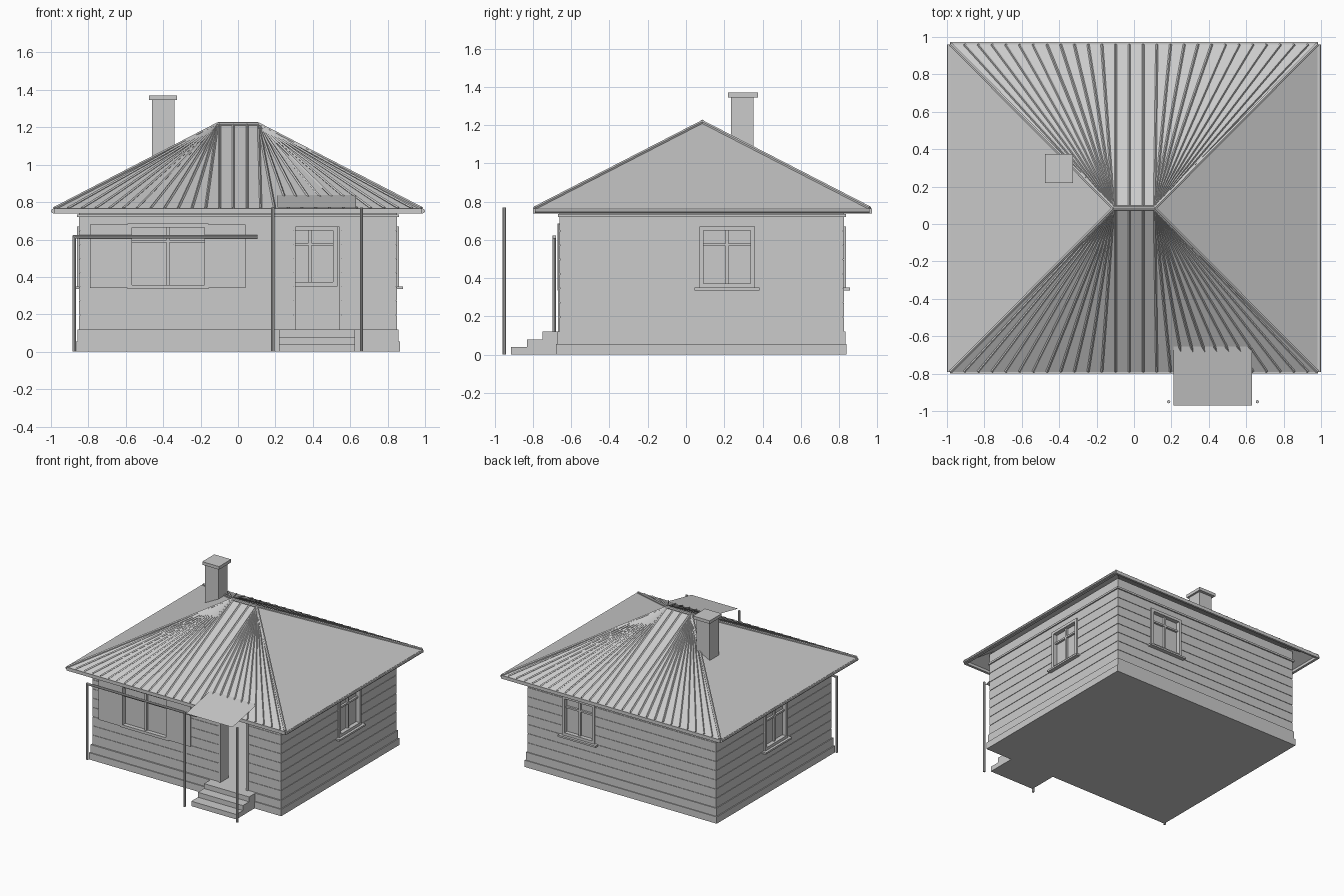
import bpy, bmesh, math
from mathutils import Vector, Matrix

cube = bpy.data.objects.get("Cube")
if cube:
    bpy.data.objects.remove(cube, do_unlink=True)

grey = bpy.data.materials.new("plain_grey")
grey.use_nodes = True
GREY = (0.6, 0.6, 0.6, 1)
grey.diffuse_color = GREY
shader = next(n for n in grey.node_tree.nodes if n.type == 'BSDF_PRINCIPLED')
shader.inputs["Base Color"].default_value = GREY


def finish(name, bm):
    bmesh.ops.recalc_face_normals(bm, faces=bm.faces)
    mesh = bpy.data.meshes.new(name)
    bm.to_mesh(mesh)
    bm.free()
    mesh.materials.append(grey)
    ob = bpy.data.objects.new(name, mesh)
    bpy.context.scene.collection.objects.link(ob)
    return ob


def add_box(bm, x0, x1, y0, y1, z0, z1, turn=0):
    size = Matrix.Diagonal((x1 - x0, y1 - y0, z1 - z0, 1))
    move = Matrix.Translation(((x0 + x1) / 2, (y0 + y1) / 2, (z0 + z1) / 2))
    spin = Matrix.Rotation(math.radians(turn), 4, 'Z')
    bmesh.ops.create_cube(bm, size=1, matrix=spin @ move @ size)


def add_tube(bm, p, q, r, sides=8):
    p, q = Vector(p), Vector(q)
    turn = (q - p).to_track_quat('Z', 'Y').to_matrix().to_4x4()
    bmesh.ops.create_cone(bm, cap_ends=True, segments=sides, radius1=r, radius2=r,
                          depth=(q - p).length,
                          matrix=Matrix.Translation((p + q) / 2) @ turn)


def boxes(name, *specs):
    bm = bmesh.new()
    for spec in specs:
        add_box(bm, *spec)
    return finish(name, bm)


def tubes(name, r, *pairs, sides=8):
    bm = bmesh.new()
    for p, q in pairs:
        add_tube(bm, p, q, r, sides)
    return finish(name, bm)


# Plinth in two courses
boxes("plinth", (-.865, .865, -.68, .84, 0, .055), (-.857, .857, -.672, .833, .055, .12))

# Hollow plank walls: a closed profile swept around the rectangular plan
WX, WF, WB, THICK = .85, -.66, .825, .1
BASE, TOP, BOARD, GAP, CUT = .115, .81, .075, .004, .004
profile = [(0, BASE)]
z = .12 + BOARD
while z < .73:
    profile += [(0, z), (CUT, z), (CUT, z + GAP), (0, z + GAP)]
    z += BOARD
profile += [(0, TOP), (THICK, TOP), (THICK, BASE)]
bm = bmesh.new()
rings = [[bm.verts.new((sx * (WX - d), (WF + d) if sy < 0 else (WB - d), h))
          for sx, sy in ((-1, -1), (1, -1), (1, 1), (-1, 1))] for d, h in profile]
for a, b in zip(rings, rings[1:] + rings[:1]):
    for i in range(4):
        j = (i + 1) % 4
        bm.faces.new((a[i], a[j], b[j], b[i]))
walls = finish("plank_walls", bm)

# Openings: turn angle, wall distance, left, right, bottom, top
windows = {"front": (0, -WF, -.59, -.157, .335, .685),
           "right": (90, WX, .07, .36, .35, .67),
           "back": (180, WB, -.53, -.24, .35, .67),
           "left": (-90, WX, -.21, .08, .35, .67)}
door = (0, -WF, .294, .556, .12, .68)


def cut_opening(turn, dist, u0, u1, z0, z1):
    cutter = boxes("opening_cutter", (u0, u1, -dist - .1, -dist + .2, z0, z1, turn))
    cutter.hide_render = True
    cutter.hide_viewport = True
    cutter.display_type = 'WIRE'
    mod = walls.modifiers.new("opening", 'BOOLEAN')
    mod.operation = 'DIFFERENCE'
    mod.solver = 'EXACT'
    mod.object = cutter


def casing(turn, dist, u0, u1, z0, z1, w, out, back):
    y0, y1 = -dist - out, -dist + back
    return [(u0, u0 + w, y0, y1, z0, z1, turn), (u1 - w, u1, y0, y1, z0, z1, turn),
            (u0 + w, u1 - w, y0, y1, z1 - w, z1, turn)]


for side, (turn, dist, u0, u1, z0, z1) in windows.items():
    cut_opening(turn, dist, u0, u1, z0, z1)
    w = .022
    mid, bar = (u0 + u1) / 2, z1 - .095
    y0, y1 = -dist + .005, -dist + .04
    parts = casing(turn, dist, u0, u1, z0, z1, w, .012, .05)
    parts += [(u0 + w, u1 - w, -dist - .012, -dist + .05, z0, z0 + w, turn),
              (mid - .008, mid + .008, y0, y1, z0 + w, z1 - w, turn),
              (u0 + w, u1 - w, y0, y1, bar - .007, bar + .007, turn)]
    boxes(side + "_window_frame", *parts)
    boxes(side + "_window_glass", (u0 + w, u1 - w, -dist + .022, -dist + .03, z0 + w, z1 - w, turn))
    if side != "front":
        boxes(side + "_window_sill", (u0 - .025, u1 + .025, -dist - .033, -dist + .03, z0 - .014, z0, turn))

# Shutters opened flat beside the front window
boxes("shutters", (-.79, -.59, WF - .009, WF, .34, .68), (-.157, .04, WF - .009, WF, .34, .68))

# Open doorway with a slim casing
cut_opening(*door)
boxes("door_frame", *casing(*door, .014, .008, .1))

# Cornice under the eaves
boxes("cornice", (-.86, .86, WF - .01, WF + .02, .72, .735), (-.86, .86, WB - .02, WB + .01, .72, .735),
      (-.86, -.83, WF, WB, .72, .735), (.83, .86, WF, WB, .72, .735))

# Hipped roof sheet
EX, EF, EB, EZ = .98, -.79, .96, .765
RX, RY, RZ = .11, .085, 1.215
bm = bmesh.new()
c = [bm.verts.new(v) for v in ((-EX, EF, EZ), (EX, EF, EZ), (EX, EB, EZ), (-EX, EB, EZ))]
left, right = bm.verts.new((-RX, RY, RZ)), bm.verts.new((RX, RY, RZ))
for f in ((c[0], c[1], right, left), (c[1], c[2], right),
          (c[2], c[3], left, right), (c[3], c[0], left)):
    bm.faces.new(f)
roof = finish("roof", bm)
roof.modifiers.new("sheet", 'SOLIDIFY').thickness = .01

# Ribs fanning down the front and back slopes
ribs = []
for y in (EF, EB):
    for k in range(-12, 14):
        x = -.025 + k * .0735
        ribs.append(((x, y, EZ + .004), (max(-RX, min(RX, x)), RY, RZ + .002)))
tubes("roof_ribs", .007, *ribs, sides=4)

# Hip and ridge caps
hips = [((sx * EX, y, EZ), (sx * RX, RY, RZ)) for sx in (-1, 1) for y in (EF, EB)]
tubes("hip_caps", .011, *hips, sides=6)
tubes("ridge_cap", .013, ((-RX, RY, RZ), (RX, RY, RZ)))

# Eave boards and gutters
boxes("eave_boards", (-.985, .985, EF - .01, EF + .01, .738, .765),
      (-.985, .985, EB - .005, EB + .012, .738, .765),
      (-.99, -.97, EF, EB, .738, .765), (.97, .99, EF, EB, .738, .765))
tubes("side_gutters", .012, *[((s * .988, EF, .752), (s * .988, EB, .752)) for s in (-1, 1)])

# Chimney
boxes("chimney", (-.46, -.34, .235, .352, .95, 1.35), (-.476, -.325, .22, .375, 1.345, 1.37))

# Entrance steps
boxes("entrance_steps", (.22, .625, -.915, -.66, 0, .04), (.22, .625, -.83, -.66, .04, .08),
      (.22, .625, -.75, -.66, .08, .12))

# Thin sloped canopy on two posts
bm = bmesh.new()
bm.faces.new([bm.verts.new(v) for v in ((.21, -.97, .772), (.63, -.97, .772),
                                       (.63, -.655, .837), (.21, -.655, .837))])
finish("door_canopy", bm)
tubes("canopy_posts", .009, *[((x, -.95, 0), (x, -.95, .77)) for x in (.185, .66)])

# Rail pipe along the front
tubes("front_pipe", .009, ((-.875, -.688, 0), (-.875, -.688, .622)),
      ((-.882, -.688, .615), (.105, -.688, .615)))
